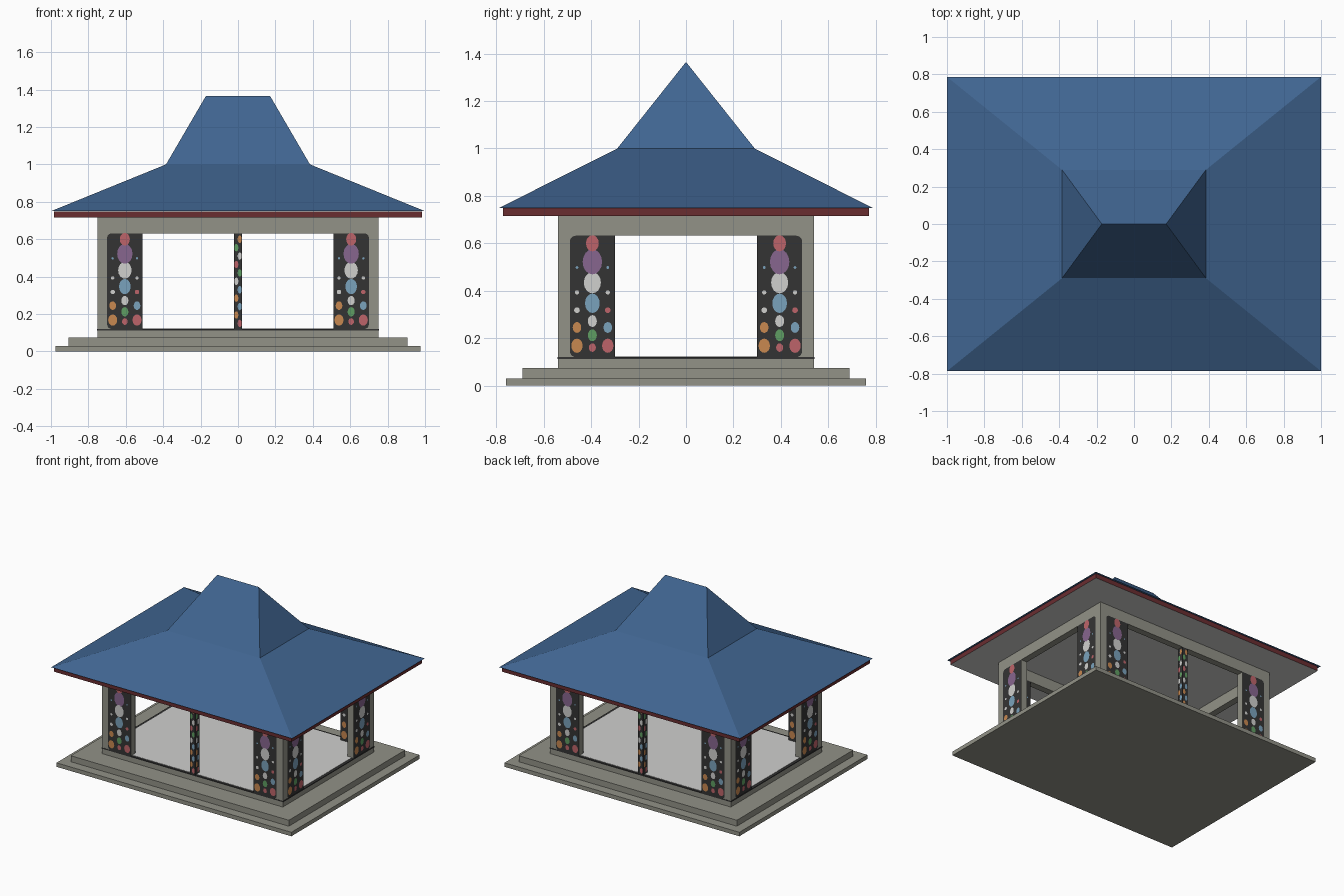
import bpy
import bmesh
import math
from mathutils import Matrix, Vector

cube = bpy.data.objects.get("Cube")
if cube:
    bpy.data.objects.remove(cube, do_unlink=True)


# Materials, given as display colours and stored as linear values
def linear(c):
    c /= 255
    return c / 12.92 if c <= 0.04045 else ((c + 0.055) / 1.055) ** 2.4


def material(name, *rgb):
    mat = bpy.data.materials.new(name)
    colour = (*[linear(c) for c in rgb], 1)
    mat.use_nodes = True
    mat.diffuse_color = colour
    mat.node_tree.nodes["Principled BSDF"].inputs["Base Color"].default_value = colour
    return mat


STONE = material("stone grey", 146, 146, 135)
LIGHT = material("pale plaster", 208, 208, 206)
ROOF = material("roof blue", 64, 101, 145)
RED = material("eave red", 106, 45, 48)
DARK = material("charcoal", 52, 52, 52)
ROSE = material("rose", 190, 100, 106)
PURPLE = material("purple", 135, 102, 143)
BLUE = material("sky blue", 122, 162, 188)
GREEN = material("green", 95, 158, 98)
ORANGE = material("orange", 200, 136, 80)
MOSAIC = [DARK, LIGHT, ROSE, PURPLE, BLUE, GREEN, ORANGE]


def finish(name, bm, mats):
    mesh = bpy.data.meshes.new(name)
    bm.to_mesh(mesh)
    bm.free()
    for mat in mats:
        mesh.materials.append(mat)
    obj = bpy.data.objects.new(name, mesh)
    bpy.context.collection.objects.link(obj)
    return obj


def box(name, lo, hi, mat, under=None):
    """Box between two corners, with an optional second colour underneath."""
    lo, hi = Vector(lo), Vector(hi)
    bm = bmesh.new()
    bmesh.ops.create_cube(bm, size=1)
    bmesh.ops.scale(bm, vec=hi - lo, verts=bm.verts)
    bmesh.ops.translate(bm, vec=(lo + hi) / 2, verts=bm.verts)
    bm.normal_update()
    if under:
        for face in bm.faces:
            face.material_index = int(face.normal.z < -0.5)
    return finish(name, bm, [mat, under] if under else [mat])


def slab(name, x, y, z0, z1, mat, under=None):
    return box(name, (-x, -y, z0), (x, y, z1), mat, under)


# Stepped base and floor
slab("lower_step", 0.975, 0.76, 0, 0.03, STONE)
slab("middle_step", 0.905, 0.69, 0.03, 0.075, STONE)
slab("upper_step", 0.75, 0.54, 0.075, 0.113, STONE)
slab("floor_edging", 0.755, 0.542, 0.113, 0.12, DARK)
slab("floor", 0.735, 0.525, 0.12, 0.122, LIGHT)

# Corner walls, beams and middle posts
X, Y, T = 0.75, 0.54, 0.05
FLOOR, HEAD, TOP = 0.12, 0.632, 0.715
for s, side in ((-1, "right"), (1, "left")):
    box(f"{side}_beam", (s * X, -Y + T, HEAD), (s * (X - T), Y - T, TOP), STONE)
    for e, end in ((-1, "front"), (1, "back")):
        box(f"{end}_{side}_long_wall", (s * X, e * Y, FLOOR),
            (s * (X - 0.24), e * (Y - T), HEAD), STONE)
        box(f"{end}_{side}_short_wall", (s * X, e * (Y - T), FLOOR),
            (s * (X - T), e * (Y - 0.24), HEAD), STONE)
for e, end in ((-1, "front"), (1, "back")):
    box(f"{end}_beam", (-X, e * Y, HEAD), (X, e * (Y - T), TOP), STONE)
    box(f"{end}_middle_post", (-0.022, e * Y, FLOOR), (0.022, e * (Y - T), HEAD), DARK)


# Mosaic plates: flat shapes facing -y in local space
def flat(bm, points, depth, mat):
    face = bm.faces.new([bm.verts.new((x, depth, z)) for x, z in points])
    face.material_index = MOSAIC.index(mat)


def bead(bm, x, z, rx, rz, mat):
    ring = [i * math.tau / 16 for i in range(16)]
    flat(bm, [(x + rx * math.cos(a), z + rz * math.sin(a)) for a in ring], -0.002, mat)


CENTRE_BEADS = [
    (0.6, 0.027, 0.034, ROSE), (0.522, 0.041, 0.053, PURPLE), (0.434, 0.036, 0.045, LIGHT),
    (0.347, 0.031, 0.041, BLUE), (0.272, 0.019, 0.025, LIGHT),
    (0.212, 0.019, 0.025, GREEN), (0.16, 0.015, 0.018, ROSE)]
SIDE_BEADS = [
    (0.168, 0.024, 0.03, ORANGE, ROSE), (0.245, 0.018, 0.023, ORANGE, BLUE),
    (0.318, 0.012, 0.012, LIGHT, ROSE), (0.393, 0.009, 0.009, LIGHT, LIGHT),
    (0.498, 0.006, 0.006, BLUE, BLUE)]


def mosaic_panel(name, matrix, outer):
    """Dark plate, with its corners rounded on the outer side, and beads."""
    bm = bmesh.new()
    w, r = outer * 0.095, 0.025
    points = [(-w, FLOOR), (-w, HEAD)]
    for z, start in ((HEAD, 90), (FLOOR, 0)):
        cz = z - r if z == HEAD else z + r
        for i in range(5):
            a = math.radians(start - i * 22.5)
            points.append((w - outer * r + outer * r * math.cos(a), cz + r * math.sin(a)))
    flat(bm, points if outer < 0 else points[::-1], 0, DARK)
    for z, rx, rz, mat in CENTRE_BEADS:
        bead(bm, 0, z, rx, rz, mat)
    for z, rx, rz, left, right in SIDE_BEADS:
        bead(bm, -0.065, z, rx, rz, left)
        bead(bm, 0.065, z, rx, rz, right)
    bm.transform(matrix)
    finish(name, bm, MOSAIC)


TURN = Matrix.Rotation(math.pi, 4, "Z")
for k, side in enumerate(("front", "left", "back", "right")):
    half, dist = ((X, Y), (Y, X))[k % 2]
    spin = Matrix.Rotation(k * math.pi / 2, 4, "Z")
    for s, end in ((-1, "first"), (1, "second")):
        u = s * (half - 0.145)
        out = Matrix.Translation((u, -dist - 0.002, 0))
        back = Matrix.Translation((u, T - dist + 0.002, 0)) @ TURN
        mosaic_panel(f"{side}_{end}_outer_mosaic", spin @ out, s)
        mosaic_panel(f"{side}_{end}_inner_mosaic", spin @ back, -s)

# Beads on all four faces of each middle post
POST_COLOURS = [ROSE, ORANGE, BLUE, ORANGE, BLUE, LIGHT, GREEN, ROSE, LIGHT, GREEN, ORANGE]
for e, end in ((-1, "front"), (1, "back")):
    bm = bmesh.new()
    for k in range(4):
        strip = bmesh.new()
        for i, mat in enumerate(POST_COLOURS):
            shift = 0.009 * (-1) ** i
            bead(strip, shift, 0.15 + i * 0.045, 0.011, 0.02, mat)
        depth = (0.025, 0.022)[k % 2]
        place = Matrix.Translation((0, e * (Y - T / 2), 0)) @ Matrix.Rotation(k * math.pi / 2, 4, "Z")
        strip.transform(place @ Matrix.Translation((0, -depth, 0)))
        part = bpy.data.meshes.new("post_strip")
        strip.to_mesh(part)
        strip.free()
        bm.from_mesh(part)
        bpy.data.meshes.remove(part)
    finish(f"{end}_post_mosaic", bm, MOSAIC)

# Eave board with pale ceiling
slab("eave_board", 0.985, 0.772, TOP, 0.749, RED, LIGHT)

# Two-pitch hipped roof: rectangular rings closing to a ridge
bm = bmesh.new()
rings = []
for x, y, z in ((1, 0.787, 0.75), (0.385, 0.29, 1.0), (0.172, 0, 1.365)):
    rings.append([bm.verts.new((a * x, b * y, z))
                  for a, b in ((-1, -1), (1, -1), (1, 1), (-1, 1))])
bm.faces.new(rings[0][::-1])
for low, high in zip(rings, rings[1:]):
    for i in range(4):
        j = (i + 1) % 4
        bm.faces.new((low[i], low[j], high[j], high[i]))
bmesh.ops.remove_doubles(bm, verts=bm.verts, dist=0.0001)
bmesh.ops.recalc_face_normals(bm, faces=bm.faces)
finish("roof", bm, [ROOF])
